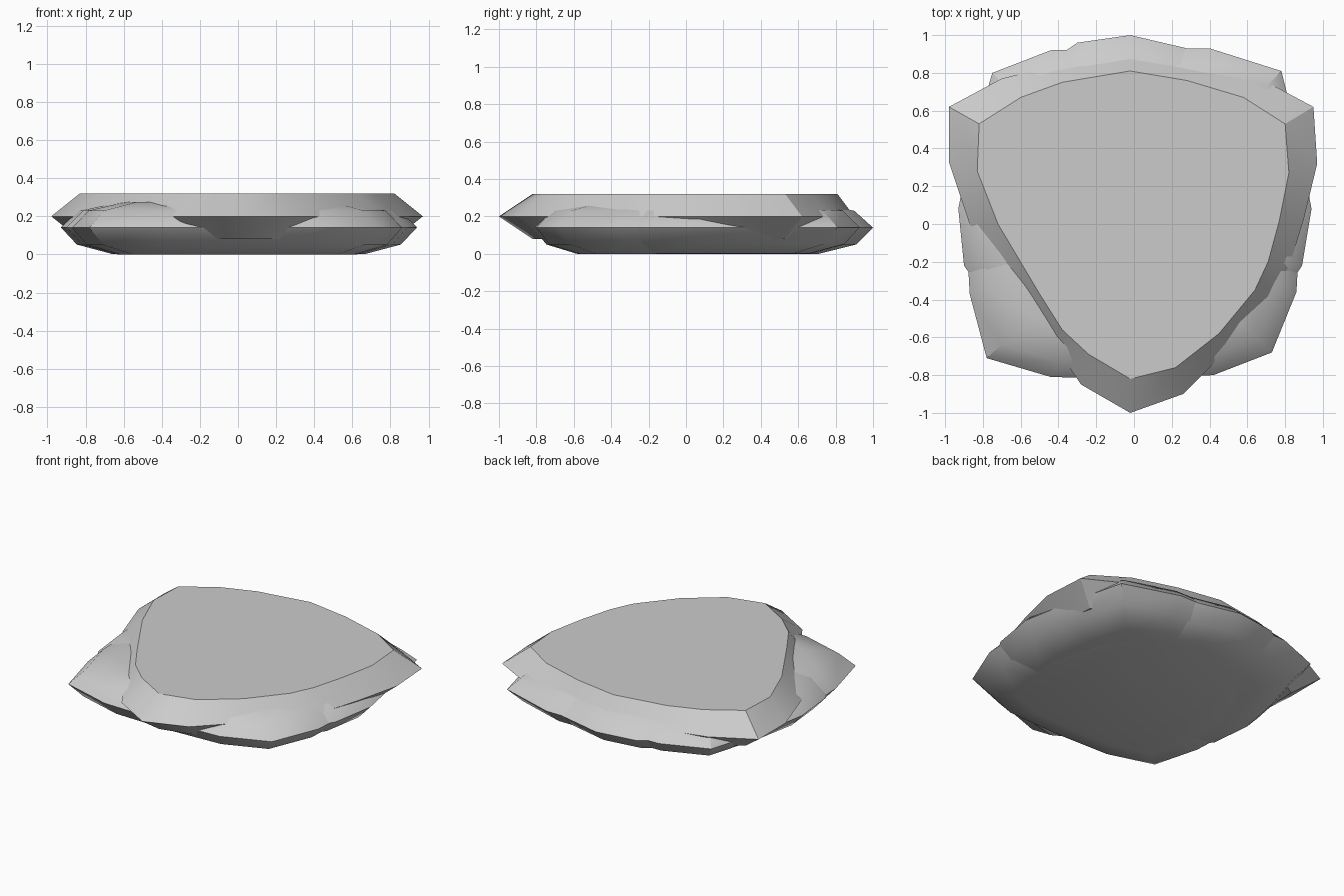
import bpy, bmesh


def slab(name, rings):
    """Loft a stack of closed rings (lists of 3D points), cap both ends."""
    bm = bmesh.new()
    loops = [[bm.verts.new(p) for p in ring] for ring in rings]
    n = len(loops[0])
    for a, b in zip(loops, loops[1:]):
        for i in range(n):
            j = (i + 1) % n
            bm.faces.new((a[i], a[j], b[j], b[i]))
    bm.faces.new(loops[0][::-1])
    bm.faces.new(loops[-1])
    bmesh.ops.recalc_face_normals(bm, faces=bm.faces)
    me = bpy.data.meshes.new(name)
    bm.to_mesh(me)
    bm.free()
    ob = bpy.data.objects.new(name, me)
    bpy.context.collection.objects.link(ob)
    bpy.context.view_layer.objects.active = ob
    bpy.ops.object.select_all(action='DESELECT')
    ob.select_set(True)
    bpy.ops.object.shade_smooth_by_angle(angle=0.6)
    return ob


def ring(outline, z, s=1.0):
    return [(x * s, y * s, z) for x, y in outline]


# Top slab: widest outline and flat top outline, tip facing the front
top_rim = [(-0.98, 0.62), (-0.98, 0.33), (-0.87, 0.0), (-0.6, -0.41), (-0.43, -0.63),
           (-0.28, -0.85), (-0.02, -1.0), (0.26, -0.9), (0.5, -0.66), (0.74, -0.4),
           (0.83, -0.2), (0.9, 0.03), (0.97, 0.32), (0.95, 0.62), (0.65, 0.78),
           (0.32, 0.84), (-0.02, 0.9), (-0.42, 0.84), (-0.7, 0.77)]
top_face = [(-0.82, 0.53), (-0.83, 0.28), (-0.72, 0.0), (-0.5, -0.37), (-0.38, -0.56),
            (-0.24, -0.69), (-0.02, -0.82), (0.22, -0.76), (0.45, -0.58), (0.64, -0.35),
            (0.71, -0.2), (0.77, 0.02), (0.82, 0.27), (0.8, 0.53), (0.58, 0.67),
            (0.28, 0.76), (-0.02, 0.81), (-0.38, 0.75), (-0.6, 0.67)]
slab("top_slab", [ring(top_face, 0.08), ring(top_rim, 0.2), ring(top_face, 0.32)])

# Lower slabs share one rounded profile of (height, scale)
profile = [(0.0, 0.71), (0.05, 0.91), (0.14, 1.0), (0.23, 0.9), (0.275, 0.68)]

# Base slab with its point at the back
base = [(-0.78, -0.71), (-0.44, -0.81), (0.0, -0.82), (0.42, -0.8), (0.73, -0.68),
        (0.86, -0.36), (0.88, 0.0), (0.75, 0.45), (0.5, 0.82), (0.28, 0.93),
        (-0.02, 1.0), (-0.3, 0.96), (-0.5, 0.82), (-0.76, 0.45), (-0.89, 0.0),
        (-0.87, -0.37)]
slab("base_slab", [ring(base, z, s) for z, s in profile])

# Middle slab with corners at the back left and back right
middle = [(0.78, 0.81), (0.4, 0.93), (0.0, 0.93), (-0.44, 0.92), (-0.75, 0.8),
          (-0.87, 0.4), (-0.93, 0.08), (-0.9, -0.22), (-0.72, -0.48), (-0.35, -0.7),
          (0.0, -0.76), (0.35, -0.7), (0.72, -0.48), (0.89, -0.22), (0.94, 0.08),
          (0.87, 0.45)]
slab("middle_slab", [ring(middle, z + 0.002, s) for z, s in profile])
